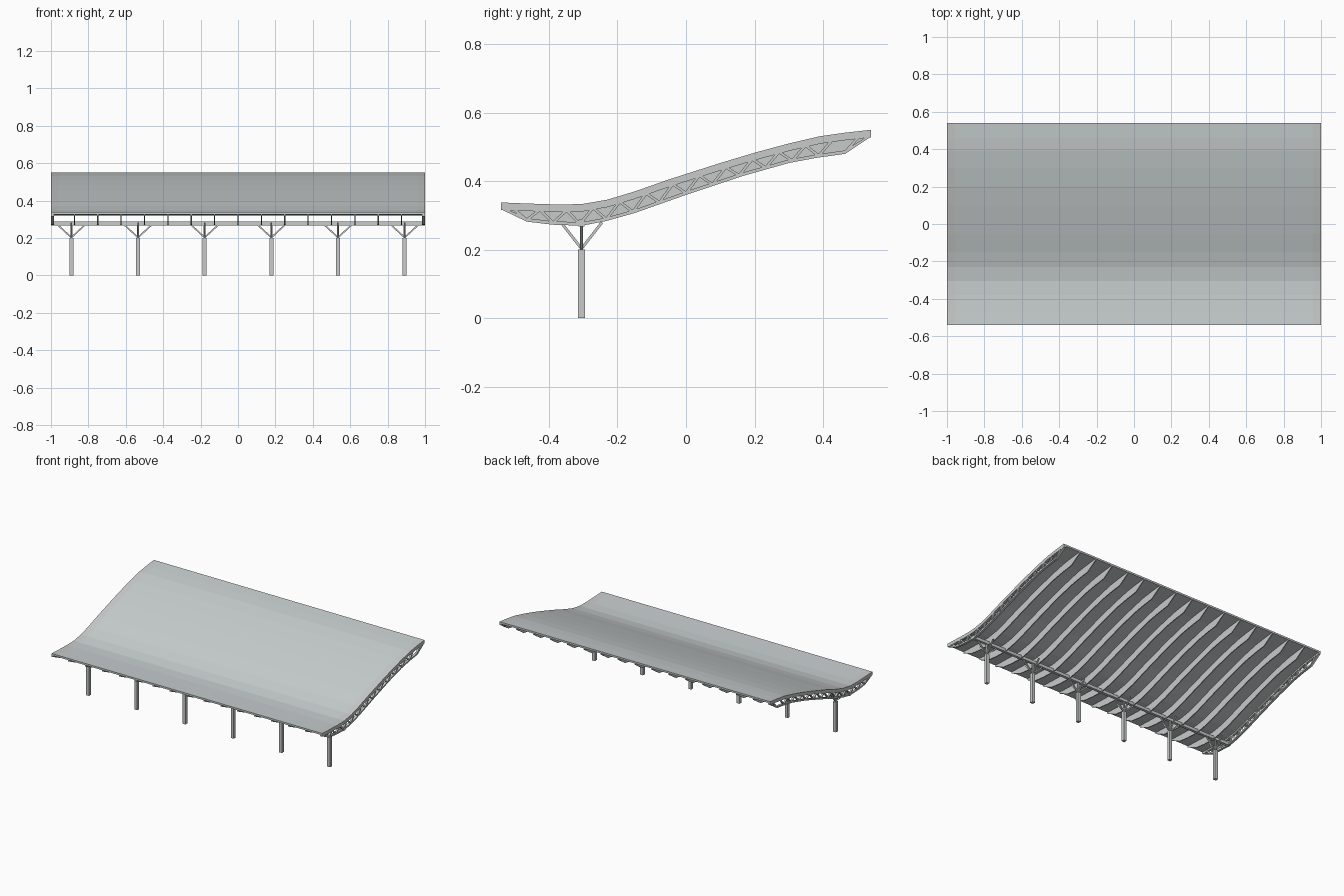
import bpy
import bmesh
from mathutils import Vector

cube = bpy.data.objects.get("Cube")
if cube:
    bpy.data.objects.remove(cube, do_unlink=True)


def make_material(name, colour):
    mat = bpy.data.materials.new(name)
    mat.use_nodes = True
    mat.diffuse_color = colour
    mat.node_tree.nodes["Principled BSDF"].inputs["Base Color"].default_value = colour
    return mat


roof_grey = make_material("roof sheet grey", (0.58, 0.62, 0.63, 1))
steel_grey = make_material("steel grey", (0.58, 0.6, 0.6, 1))

# Roof curve and truss underside as (y, z) points
ROOF = [(-0.54, 0.338), (-0.47, 0.335), (-0.38, 0.332), (-0.305, 0.333),
        (-0.23, 0.346), (-0.15, 0.37), (-0.05, 0.405), (0.1, 0.453),
        (0.2, 0.483), (0.3, 0.51), (0.39, 0.531), (0.46, 0.541), (0.54, 0.55)]
UNDER = [(-0.54, 0.318), (-0.465, 0.282), (-0.39, 0.273), (-0.305, 0.27),
         (-0.236, 0.283), (-0.15, 0.307), (0, 0.36), (0.165, 0.415),
         (0.3, 0.453), (0.38, 0.468), (0.465, 0.48), (0.54, 0.53)]
SHEET = 0.012
CHORD = 0.01
BEAM_Y = -0.305


def height(curve, y):
    for (ya, za), (yb, zb) in zip(curve, curve[1:]):
        if y <= yb:
            return za + (zb - za) * (y - ya) / (yb - ya)
    return curve[-1][1]


def finish(name, bm, mat):
    bmesh.ops.recalc_face_normals(bm, faces=bm.faces)
    mesh = bpy.data.meshes.new(name)
    bm.to_mesh(mesh)
    bm.free()
    mesh.materials.append(mat)
    obj = bpy.data.objects.new(name, mesh)
    bpy.context.collection.objects.link(obj)
    return obj


def add_band(bm, x0, x1, ys, upper, lower):
    """Solid between two height functions, extruded from x0 to x1."""
    rings = []
    for y in ys:
        corners = [(x0, upper(y)), (x1, upper(y)), (x1, lower(y)), (x0, lower(y))]
        rings.append([bm.verts.new((x, y, z)) for x, z in corners])
    for a, b in zip(rings, rings[1:]):
        for i in range(4):
            j = (i + 1) % 4
            bm.faces.new((a[i], a[j], b[j], b[i]))
    bm.faces.new(rings[0])
    bm.faces.new(rings[-1])


def add_bar(bm, start, end, side, width, depth):
    """Rectangular bar between two points; depth runs along the side axis."""
    start, end, side = Vector(start), Vector(end), Vector(side)
    across = (end - start).cross(side).normalized() * width / 2
    out = side.normalized() * depth / 2
    rings = [[bm.verts.new(p + across * u + out * v)
              for u, v in ((-1, -1), (1, -1), (1, 1), (-1, 1))]
             for p in (start, end)]
    a, b = rings
    for i in range(4):
        j = (i + 1) % 4
        bm.faces.new((a[i], a[j], b[j], b[i]))
    bm.faces.new(a)
    bm.faces.new(b)


def roof(y):
    return height(ROOF, y)


def soffit(y):
    return roof(y) - SHEET


def under(y):
    return min(height(UNDER, y), soffit(y) - 0.004)


roof_ys = [y for y, z in ROOF]
under_ys = [y for y, z in UNDER]
all_ys = sorted(set(roof_ys + under_ys))

# Roof sheet and the border strips at both ends
EDGE = 0.957
for name, x0, x1, mat in (("roof_sheet", -EDGE, EDGE, roof_grey),
                          ("left_roof_border", EDGE, 1, steel_grey),
                          ("right_roof_border", -1, -EDGE, steel_grey)):
    bm = bmesh.new()
    add_band(bm, x0, x1, roof_ys, roof, soffit)
    finish(name, bm, mat)

# Solid ribs under the sheet
BAYS = 16
bm = bmesh.new()
for i in range(1, BAYS):
    x = -1 + 2 * i / BAYS
    add_band(bm, x - 0.003, x + 0.003, all_ys, soffit, under)
finish("ribs", bm, steel_grey)

# Open lattice trusses at both ends
WEBS = 12
TRUSS = 0.015
for name, sign in (("left_end_truss", 1), ("right_end_truss", -1)):
    bm = bmesh.new()
    x0, x1 = sorted((sign, sign * (1 - TRUSS)))
    add_band(bm, x0, x1, roof_ys, soffit, lambda y: soffit(y) - CHORD)
    add_band(bm, x0, x1, all_ys, lambda y: min(under(y) + CHORD, soffit(y)), under)
    x = (x0 + x1) / 2
    step = 0.93 / WEBS
    nodes = []
    for i in range(WEBS + 1):
        y = -0.465 + i * step
        nodes.append((x, y, under(y) + CHORD / 2))
        if i < WEBS:
            y += step / 2
            nodes.append((x, y, soffit(y) - CHORD / 2))
    # closing webs run back up to the top chord at the tips
    for end, shift in ((0, -step / 2), (len(nodes), step / 2)):
        y = nodes[0 if end == 0 else -1][1] + shift
        nodes.insert(end, (x, y, soffit(y) - CHORD / 2))
    for a, b in zip(nodes, nodes[1:]):
        add_bar(bm, a, b, (1, 0, 0), 0.008, TRUSS * 0.8)
    finish(name, bm, steel_grey)

# Long beam carrying the ribs
bm = bmesh.new()
add_bar(bm, (-1, BEAM_Y, 0.278), (1, BEAM_Y, 0.278), (0, 1, 0), 0.02, 0.018)
finish("support_beam", bm, steel_grey)

# Columns with a slim neck and four branching braces
LEGS = 6
for i in range(LEGS):
    x = -0.891 + i * 1.782 / (LEGS - 1)
    bm = bmesh.new()
    add_bar(bm, (x, BEAM_Y, 0), (x, BEAM_Y, 0.2), (1, 0, 0), 0.021, 0.021)
    add_bar(bm, (x, BEAM_Y, 0.2), (x, BEAM_Y, 0.28), (1, 0, 0), 0.01, 0.01)
    for s in (-1, 1):
        add_bar(bm, (x, BEAM_Y, 0.203), (x + s * 0.075, BEAM_Y, 0.272),
                (0, 1, 0), 0.008, 0.008)
        add_bar(bm, (x, BEAM_Y, 0.203), (x, BEAM_Y + s * 0.06, 0.28),
                (1, 0, 0), 0.008, 0.008)
    finish("column_%d" % (i + 1), bm, steel_grey)
